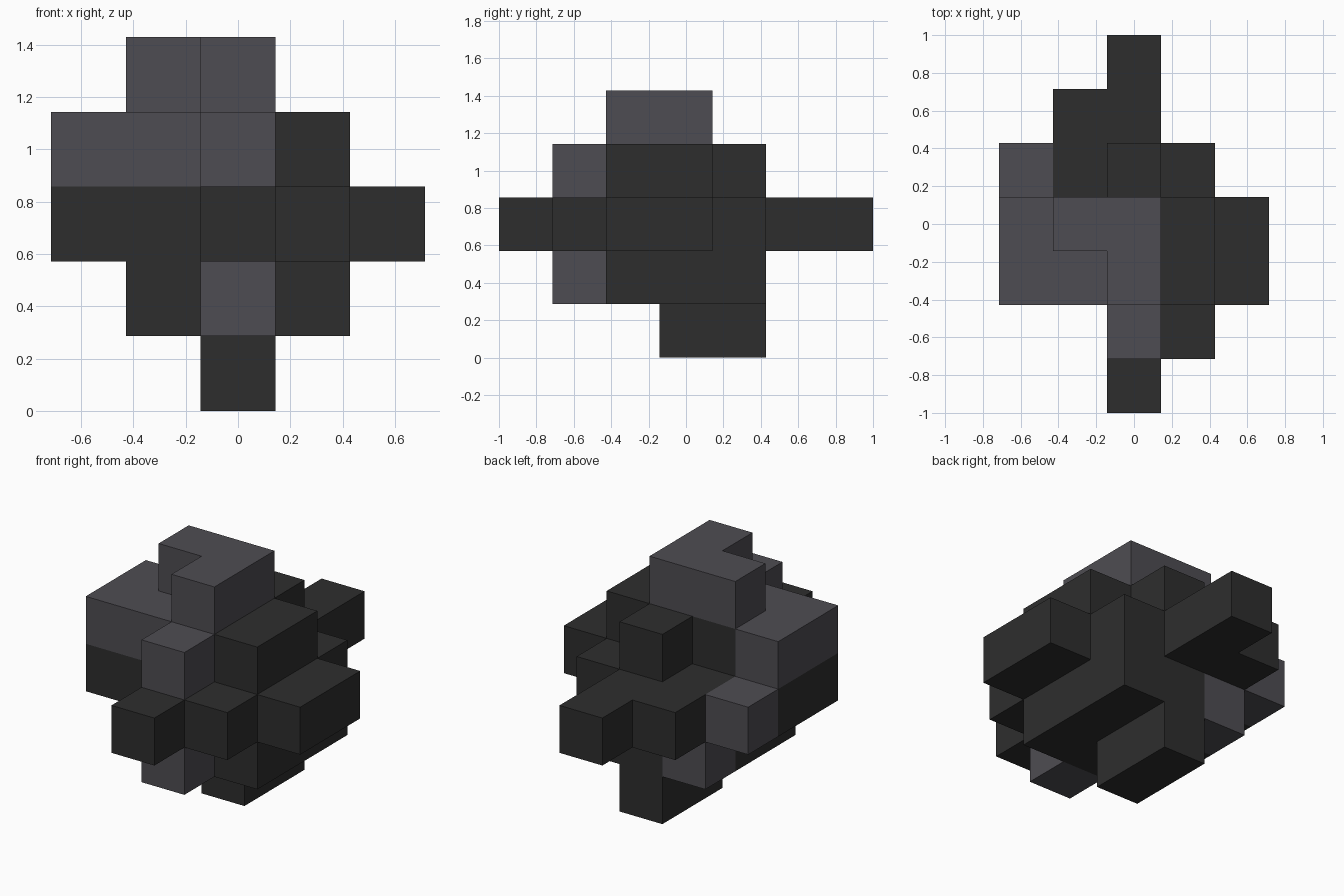
import bpy
import bmesh
from math import radians
from mathutils import Vector

if "Cube" in bpy.data.objects:
    bpy.data.objects.remove(bpy.data.objects["Cube"], do_unlink=True)

UNIT = 2 / 7  # edge of one block


def material(name, rgb):
    mat = bpy.data.materials.new(name)
    mat.use_nodes = True
    colour = (*rgb, 1)
    mat.diffuse_color = colour
    mat.node_tree.nodes["Principled BSDF"].inputs["Base Color"].default_value = colour
    return mat


charcoal = material("charcoal", (0.027, 0.027, 0.027))
slate = material("slate_grey", (0.076, 0.073, 0.084))

# Parts as block ranges: name, material, x range, y range, z range (inclusive)
PARTS = [
    ("core", charcoal, (-1, 1), (-1, 1), (1, 2)),
    ("foot", charcoal, (0, 0), (0, 1), (0, 0)),
    ("right_arm", charcoal, (-2, -2), (-1, 0), (2, 2)),
    ("left_arm", charcoal, (2, 2), (-1, 0), (2, 2)),
    ("front_spike", charcoal, (0, 0), (-3, -2), (2, 2)),
    ("front_left_block", charcoal, (1, 1), (-2, -2), (2, 2)),
    ("back_spike", charcoal, (0, 0), (2, 3), (2, 2)),
    ("back_right_block", charcoal, (-1, -1), (2, 2), (2, 2)),
    ("upper_core", charcoal, (-1, 1), (-1, 0), (3, 3)),
    ("upper_back_block", charcoal, (0, 0), (1, 1), (3, 3)),
    ("shoulder", slate, (-2, -2), (-1, 0), (3, 3)),
    ("shoulder_front", slate, (-1, -1), (-1, -1), (3, 3)),
    ("brow_block", slate, (0, 0), (-2, -2), (3, 3)),
    ("chin_block", slate, (0, 0), (-2, -2), (1, 1)),
    ("back_corner_block", slate, (-2, -2), (1, 1), (2, 2)),
    ("lower_back_block", slate, (-1, -1), (1, 1), (1, 1)),
    ("crown_back", slate, (-1, 0), (0, 0), (4, 4)),
    ("crown_front", slate, (0, 0), (-1, -1), (4, 4)),
]

# Later parts replace earlier ones where they share a block
owner = {}
for name, mat, xs, ys, zs in PARTS:
    for x in range(xs[0], xs[1] + 1):
        for y in range(ys[0], ys[1] + 1):
            for z in range(zs[0], zs[1] + 1):
                owner[(x, y, z)] = name


def add_block_faces(bm, cell):
    """Add only those sides of a block that touch no other block."""
    centre = Vector(cell) + Vector((0, 0, 0.5))
    for axis in range(3):
        for sign in (-1, 1):
            normal = Vector((0, 0, 0))
            normal[axis] = sign
            if tuple(int(c + n) for c, n in zip(cell, normal)) in owner:
                continue
            u = Vector((0, 0, 0))
            u[(axis + 1) % 3] = 0.5
            v = normal.cross(u)
            mid = centre + normal / 2
            corners = (mid - u - v, mid + u - v, mid + u + v, mid - u + v)
            bm.faces.new([bm.verts.new(c * UNIT) for c in corners])


# Build each part as a clean flat-faced shell
for name, mat, *_ in PARTS:
    bm = bmesh.new()
    for cell, part in owner.items():
        if part == name:
            add_block_faces(bm, cell)
    bmesh.ops.remove_doubles(bm, verts=bm.verts, dist=0.001)
    bmesh.ops.dissolve_limit(bm, angle_limit=radians(1), verts=bm.verts, edges=bm.edges)
    mesh = bpy.data.meshes.new(name)
    bm.to_mesh(mesh)
    bm.free()
    mesh.materials.append(mat)
    bpy.context.collection.objects.link(bpy.data.objects.new(name, mesh))
